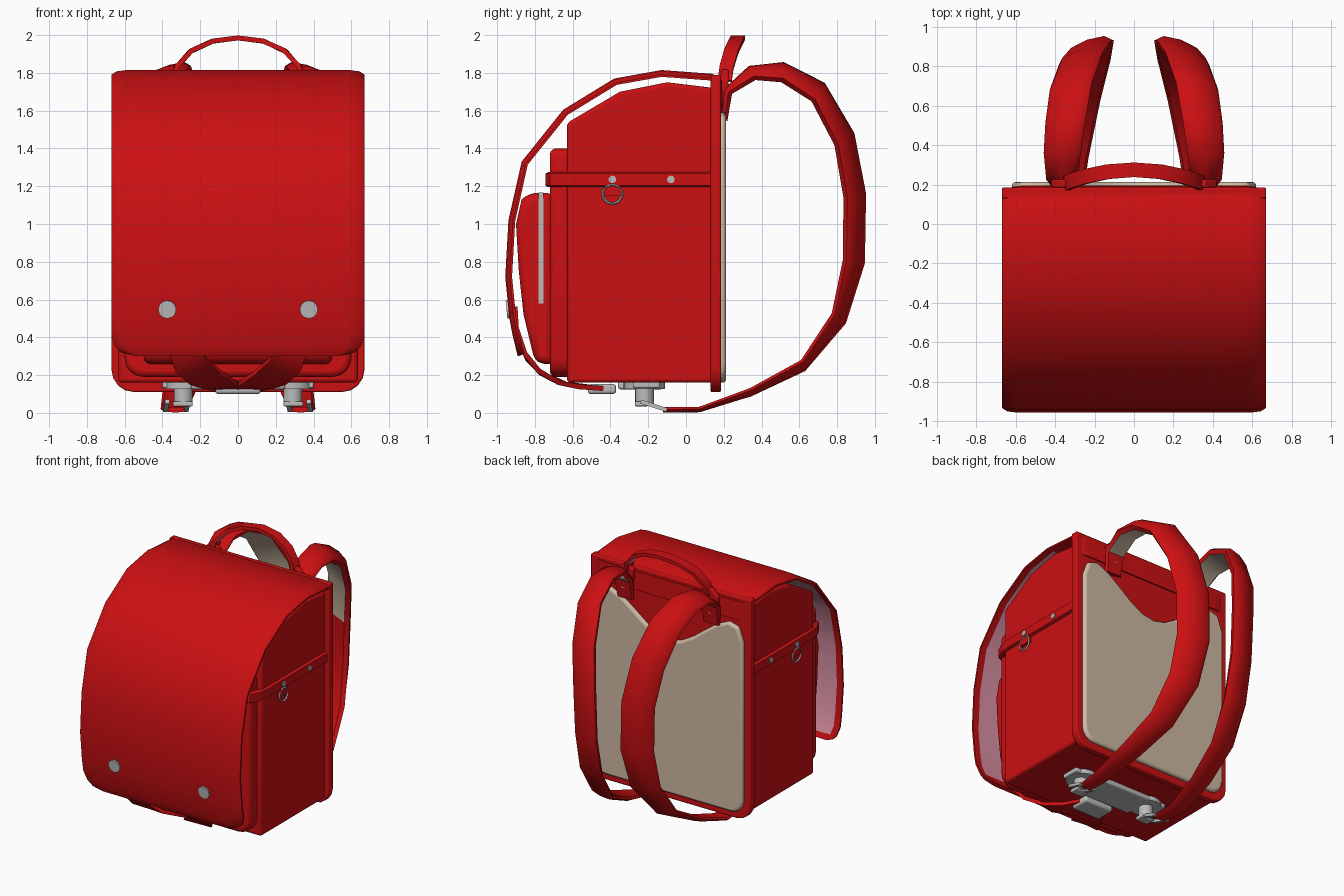
import bpy, bmesh, math
from mathutils import Vector, Matrix

cube = bpy.data.objects.get("Cube")
if cube:
    bpy.data.objects.remove(cube, do_unlink=True)

parts = []
X, Y, Z = Vector((1, 0, 0)), Vector((0, 1, 0)), Vector((0, 0, 1))


def material(name, rgb):
    m = bpy.data.materials.new(name)
    m.use_nodes = True
    m.diffuse_color = (*rgb, 1)
    m.node_tree.nodes["Principled BSDF"].inputs["Base Color"].default_value = (*rgb, 1)
    return m


RED = material("red leather", (0.6, 0.005, 0.006))
CREAM = material("cream padding", (0.62, 0.49, 0.37))
PINK = material("pink lining", (0.75, 0.3, 0.4))
METAL = material("grey metal", (0.5, 0.5, 0.5))


def finish(name, bm, mats, mirror=False, bevel=0, segments=3):
    bmesh.ops.recalc_face_normals(bm, faces=bm.faces)
    mesh = bpy.data.meshes.new(name)
    bm.to_mesh(mesh)
    bm.free()
    for m in mats:
        mesh.materials.append(m)
    ob = bpy.data.objects.new(name, mesh)
    bpy.context.collection.objects.link(ob)
    if bevel:
        b = ob.modifiers.new("round edges", "BEVEL")
        b.width, b.segments, b.limit_method = bevel, segments, "ANGLE"
        b.angle_limit = math.radians(40)
    if mirror:
        ob.modifiers.new("mirror", "MIRROR")
    parts.append(ob)
    return ob


def prism(name, outline, axis, lo, hi, mat, **kw):
    """Extrude a 2D outline along x (outline is y,z) or along y (outline is x,z)."""
    bm = bmesh.new()
    place = (lambda a, b, c: (c, a, b)) if axis == "x" else (lambda a, b, c: (a, c, b))
    rings = [[bm.verts.new(place(a, b, c)) for a, b in outline] for c in (lo, hi)]
    n = len(outline)
    for i in range(n):
        j = (i + 1) % n
        bm.faces.new((rings[0][i], rings[0][j], rings[1][j], rings[1][i]))
    bm.faces.new(rings[0])
    bm.faces.new(rings[1])
    return finish(name, bm, [mat], **kw)


def box(name, x, y, z, mat, **kw):
    return prism(name, [(y[0], z[0]), (y[1], z[0]), (y[1], z[1]), (y[0], z[1])],
                 "x", x[0], x[1], mat, **kw)


def disc(name, centre, direction, radius, depth, mat=METAL, sides=14, mirror=True):
    bm = bmesh.new()
    rot = Vector(direction).to_track_quat("Z", "Y").to_matrix().to_4x4()
    bmesh.ops.create_cone(bm, cap_ends=True, segments=sides, radius1=radius, radius2=radius,
                          depth=depth, matrix=Matrix.Translation(centre) @ rot)
    return finish(name, bm, [mat], mirror=mirror)


def band(name, stations, section, side, mats, lined=None, rows=(0, 0), **kw):
    """Sweep a section along stations of (x, y, z, half width, thickness, tilt)."""
    bm = bmesh.new()
    pts = [Vector(s[:3]) for s in stations]
    rings = []
    for i, st in enumerate(stations):
        t = (pts[min(i + 1, len(pts) - 1)] - pts[max(i - 1, 0)]).normalized()
        s = (side - t * side.dot(t)).normalized()
        s = Matrix.Rotation(st[5], 3, t) @ s
        n = s.cross(t)
        rings.append([bm.verts.new(pts[i] + s * u * st[3] + n * v * st[4]) for u, v in section])
    k = len(section)
    for r in range(len(rings) - 1):
        for i in range(k):
            j = (i + 1) % k
            f = bm.faces.new((rings[r][i], rings[r][j], rings[r + 1][j], rings[r + 1][i]))
            f.material_index = int(i == lined and rows[0] <= r < rows[1])
    bm.faces.new(rings[0])
    bm.faces.new(rings[-1])
    return finish(name, bm, mats, **kw)


def rounded(half, bottom, top, r_bottom, r_top):
    """Outline of a plate with rounded lower and upper corners."""
    out = []
    for sx, sz, r, start in ((1, -1, r_bottom, -90), (1, 1, r_top, 0),
                             (-1, 1, r_top, 90), (-1, -1, r_bottom, 180)):
        cx, cz = sx * (half - r), (bottom + r if sz < 0 else top - r)
        for k in range(5):
            a = math.radians(start + k * 22.5)
            out.append((cx + r * math.cos(a), cz + r * math.sin(a)))
    return out


# Main case, back board and front compartments
prism("main_case", [(-0.63, 0.16), (0.15, 0.16), (0.15, 1.72), (-0.1, 1.75),
                    (-0.35, 1.70), (-0.63, 1.535)], "x", -0.635, 0.635, RED, bevel=0.02)
prism("back_board", rounded(0.67, 0.11, 1.79, 0.12, 0.01), "y", 0.13, 0.185, RED,
      bevel=0.008, segments=2)
prism("front_compartment", rounded(0.6, 0.19, 1.40, 0.1, 0.06), "y", -0.72, -0.6, RED, bevel=0.03)
prism("front_pocket", [(-0.7, 0.25), (-0.8, 0.27), (-0.86, 0.52), (-0.885, 0.75),
                       (-0.9, 1.0), (-0.87, 1.13), (-0.83, 1.165), (-0.7, 1.165)],
      "x", -0.5, 0.5, RED, bevel=0.04)
box("pocket_zip", (-0.505, 0.505), (-0.78, -0.755), (0.58, 1.168), METAL)

# Back cushion with a top edge that dips in the middle
top = [(x / 10, 1.46 - 0.14 * math.cos(x / 10 * 5.6)) for x in range(5, -6, -1)]
low = rounded(0.62, 0.16, 1.6, 0.1, 0.1)
prism("back_cushion", low[:5] + [(0.62, 1.46)] + [(0.58, 1.57)] + top +
      [(-0.58, 1.57), (-0.62, 1.46)] + low[15:], "y", 0.17, 0.213, CREAM, bevel=0.02)

# Big cover flap, lined inside
flap_line = [(0.195, 1.62, 0.64), (0.19, 1.76, 0.66), (0.14, 1.795, 0.67), (-0.13, 1.815, 0.67),
             (-0.38, 1.77, 0.67), (-0.65, 1.605, 0.67), (-0.87, 1.33, 0.67), (-0.94, 1.02, 0.67),
             (-0.957, 0.72, 0.67), (-0.935, 0.5, 0.67), (-0.918, 0.41, 0.67),
             (-0.902, 0.345, 0.65), (-0.895, 0.315, 0.62), (-0.89, 0.3, 0.57)]
flap_section = [(-1, 0.024), (-0.96, 0.007), (-0.88, 0), (0.88, 0), (0.96, 0.007), (1, 0.024),
                (1, 0.036), (0.92, 0.03), (-0.92, 0.03), (-1, 0.036)]
band("cover_flap", [(0, y, z, w, 1, 0) for y, z, w in flap_line], flap_section, X,
     [RED, PINK], lined=7, rows=(3, 11))
disc("flap_stud", (0.375, -0.942, 0.548), (0, -1, -0.1), 0.048, 0.016, sides=12)

# Shoulder straps, padded inside at the top
strap = [(0.36, 0.205, 1.55, 0.07, 0.5, 0), (0.365, 0.225, 1.70, 0.08, 0.7, 0),
         (0.365, 0.35, 1.80, 0.095, 0.9, 0.2), (0.35, 0.51, 1.805, 0.105, 1, 0.3),
         (0.32, 0.70, 1.70, 0.115, 1, 0.35), (0.27, 0.84, 1.45, 0.12, 1, 0.35),
         (0.225, 0.895, 1.15, 0.12, 1, 0.35), (0.215, 0.89, 0.8, 0.12, 0.95, 0.35),
         (0.23, 0.81, 0.5, 0.115, 0.8, 0.25), (0.27, 0.62, 0.25, 0.1, 0.6, 0.15),
         (0.315, 0.34, 0.108, 0.085, 0.5, 0.1), (0.34, 0.07, 0.02, 0.07, 0.4, 0),
         (0.33, -0.12, 0.018, 0.055, 0.4, 0)]
strap_section = [(-1, 0), (-0.82, -0.03), (0.82, -0.03), (1, 0),
                 (0.75, 0.03), (0, 0.042), (-0.75, 0.03)]
band("shoulder_strap", strap, strap_section, X, [RED, CREAM], lined=1, rows=(1, 6), mirror=True)

# Carrying handle with its anchor tabs
flat = [(-1, -0.013), (1, -0.013), (1, 0.013), (-1, 0.013)]
half = [(0.345, 0.205, 1.76), (0.325, 0.215, 1.83), (0.25, 0.24, 1.915), (0.135, 0.265, 1.968)]
arch = [(-x, y, z) for x, y, z in half] + [(0, 0.275, 1.985)] + half[::-1]
band("carry_handle", [(*p, 0.037, 1, 0) for p in arch], flat, Y, [RED, CREAM],
     lined=2, rows=(1, 7))
prism("handle_tab", [(0.31, 1.62), (0.36, 1.58), (0.41, 1.62), (0.42, 1.76),
                     (0.36, 1.82), (0.29, 1.78)], "y", 0.185, 0.225, RED, mirror=True, bevel=0.008)
disc("handle_rivet", (0.36, 0.228, 1.65), Y, 0.022, 0.012)

# Side belts with rivets and rings
piping = [(-1, 0), (-0.8, 0.014), (0.8, 0.014), (1, 0), (1, -0.02), (-1, -0.02)]
belt = [(0.642, 0.14), (0.642, -0.57), (0.63, -0.65), (0.6, -0.71), (0.54, -0.73), (0.45, -0.73)]
band("side_belt", [(x, y, 1.235, 0.04, 1, 0) for x, y in belt], piping, Z, [RED], mirror=True)
for name, y in (("front_belt_rivet", -0.39), ("rear_belt_rivet", -0.08)):
    disc(name, (0.656, y, 1.236), X, 0.02, 0.014)
box("ring_loop", (0.63, 0.658), (-0.435, -0.345), (1.15, 1.2), RED, mirror=True)
bm = bmesh.new()
ring_steps = 18
loops = []
for i in range(ring_steps):
    a = 2 * math.pi * i / ring_steps
    out = Vector((0, math.cos(a), math.sin(a)))
    mid = Vector((0.655, -0.39, 1.157)) + out * 0.05
    loops.append([bm.verts.new(mid + out * 0.007 * c + X * 0.007 * s)
                  for c, s in ((1, 0), (0, 1), (-1, 0), (0, -1))])
for i in range(ring_steps):
    a, b = loops[i], loops[(i + 1) % ring_steps]
    for k in range(4):
        bm.faces.new((a[k], a[(k + 1) % 4], b[(k + 1) % 4], b[k]))
finish("side_ring", bm, [METAL], mirror=True)

# Closing belt from the flap to the lock under the case
closing = [(0.28, -0.905, 0.56, 0.08), (0.285, -0.898, 0.45, 0.085), (0.28, -0.86, 0.33, 0.085),
           (0.25, -0.81, 0.255, 0.09), (0.17, -0.72, 0.185, 0.1), (0.09, -0.6, 0.145, 0.095),
           (0.06, -0.45, 0.13, 0.065)]
band("closing_belt", [(*p, 1, 0) for p in closing], flat, X, [RED], mirror=True)

# Lock and swivel fittings under the case
box("lock_plate", (-0.12, 0.12), (-0.52, -0.37), (0.1, 0.152), METAL, bevel=0.015)
box("lock_bridge", (-0.25, 0.25), (-0.36, -0.12), (0.125, 0.165), METAL, bevel=0.012)
box("swivel_base", (0.16, 0.40), (-0.28, -0.14), (0.132, 0.165), METAL, mirror=True, bevel=0.008)
disc("swivel_disc", (0.285, -0.22, 0.145), Z, 0.11, 0.035, sides=20)
disc("swivel_post", (0.29, -0.22, 0.09), Z, 0.05, 0.09, sides=16)
box("swivel_foot", (0.24, 0.345), (-0.27, -0.2), (0.035, 0.06), METAL, mirror=True, bevel=0.006)
for name, x in (("inner_buckle_bar", 0.275), ("outer_buckle_bar", 0.385)):
    band(name, [(x - 0.01, -0.24, 0.06, 0.012, 0.8, 0), (x, -0.1, 0.015, 0.012, 0.8, 0)],
         flat, X, [METAL], mirror=True)

# Soft shading that keeps the hard edges
bpy.ops.object.select_all(action="DESELECT")
for ob in parts:
    ob.select_set(True)
bpy.context.view_layer.objects.active = parts[0]
bpy.ops.object.shade_smooth_by_angle(angle=math.radians(40))
